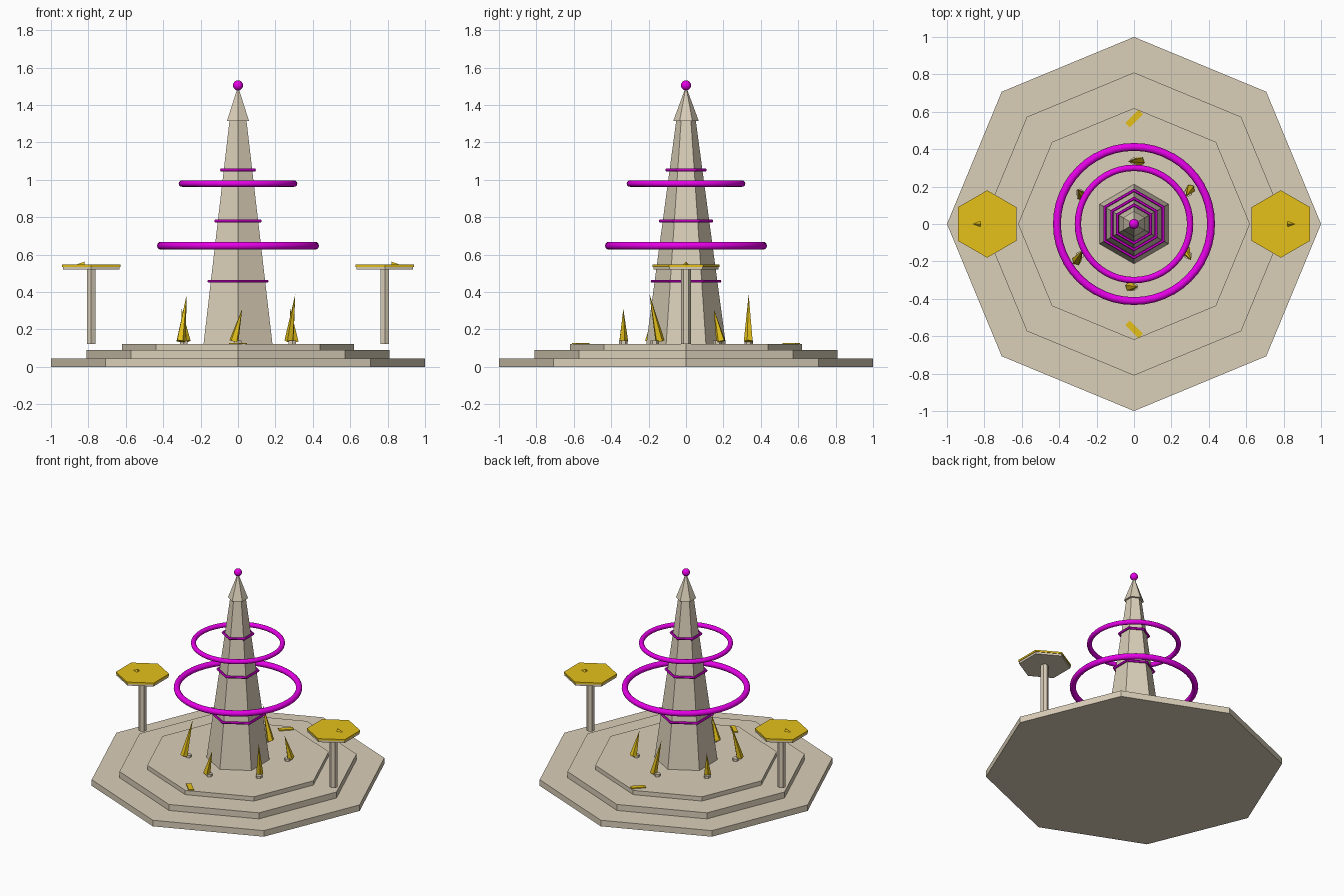
import bpy
from math import pi, radians, sin, cos
from mathutils import Matrix, Vector

if "Cube" in bpy.data.objects:
    bpy.data.objects.remove(bpy.data.objects["Cube"])


def material(name, rgb):
    m = bpy.data.materials.new(name)
    m.diffuse_color = (*rgb, 1)
    m.use_nodes = True
    m.node_tree.nodes["Principled BSDF"].inputs["Base Color"].default_value = m.diffuse_color
    return m


STONE = material("stone", (0.70, 0.62, 0.48))
GOLD = material("gold", (0.78, 0.53, 0.01))
GLOW = material("magenta", (0.80, 0.0, 0.80))


def finish(name, mat, smooth=False):
    ob = bpy.context.object
    ob.name = name
    ob.data.materials.append(mat)
    if smooth:
        bpy.ops.object.shade_smooth_by_angle(angle=radians(40))
    return ob


def prism(name, mat, sides, r1, r2, z0, z1, x=0, y=0):
    """Upright prism, frustum or pyramid with a corner facing +y."""
    bpy.ops.mesh.primitive_cone_add(vertices=sides, radius1=r1, radius2=r2,
                                    depth=z1 - z0, location=(x, y, (z0 + z1) / 2))
    return finish(name, mat)


def ring(name, major, minor, z, segs, minor_segs, turn=0.0, smooth=False):
    bpy.ops.mesh.primitive_torus_add(major_radius=major, minor_radius=minor,
                                     major_segments=segs, minor_segments=minor_segs,
                                     location=(0, 0, z), rotation=(0, 0, turn))
    return finish(name, GLOW, smooth)


# Stepped octagonal base
for i, (r, z0, z1) in enumerate([(1.0, 0, 0.045), (0.81, 0.045, 0.09), (0.62, 0.09, 0.122)]):
    prism(f"base_step_{i + 1}", STONE, 8, r, r, z0, z1)

# Hexagonal obelisk with pointed cap and finial ball
prism("obelisk_shaft", STONE, 6, 0.213, 0.052, 0.12, 1.32)
prism("obelisk_cap", STONE, 6, 0.068, 0.0, 1.315, 1.50)
bpy.ops.mesh.primitive_uv_sphere_add(segments=16, ring_count=10, radius=0.027,
                                     location=(0, 0, 1.505))
finish("finial_ball", GLOW, True)

# Hexagonal bands hugging the shaft
for i, (z, r) in enumerate([(0.458, 0.18), (0.78, 0.137), (1.052, 0.102)]):
    ring(f"shaft_band_{i + 1}", r, 0.009, z, 6, 6, pi / 6)

# Large floating rings
ring("lower_floating_ring", 0.412, 0.021, 0.648, 48, 12, smooth=True)
ring("upper_floating_ring", 0.300, 0.017, 0.98, 48, 12, smooth=True)

# Leaning gold spikes on small stone footings
for k in range(6):
    a = radians(30 + 60 * k)
    tall = k % 2 == 1
    h = 0.26 if tall else 0.18
    x, y = 0.335 * cos(a), 0.335 * sin(a)
    prism(f"spike_footing_{k + 1}", STONE, 6, 0.022, 0.022, 0.12, 0.14, x, y)
    spike = prism(f"gold_spike_{k + 1}", GOLD, 5, 0.026, 0.0, 0, h)
    spike.matrix_world = (Matrix.Translation((x, y, 0.133 + h / 2))
                          @ Matrix.Rotation(1.5 * pi - a, 4, 'Z')
                          @ Matrix.Rotation(0.25, 4, 'Y'))

# Side pedestals with hexagonal gold dials and pointers
for side, s in (("left", -1), ("right", 1)):
    x = 0.785 * s
    prism(f"{side}_post", STONE, 6, 0.027, 0.027, 0.122, 0.525, x)
    prism(f"{side}_dial_plate", STONE, 6, 0.175, 0.175, 0.52, 0.535, x)
    prism(f"{side}_dial_face", GOLD, 6, 0.18, 0.18, 0.535, 0.548, x)
    pointer = prism(f"{side}_dial_pointer", GOLD, 4, 0.018, 0.0, 0, 0.05)
    pointer.matrix_world = (Matrix.Translation((0.845 * s, 0, 0.545))
                            @ Matrix.Rotation(s * pi / 2, 4, 'Y'))

# Gold inlay strips at the front and back of the top step
for side, s in (("front", -1), ("back", 1)):
    bpy.ops.mesh.primitive_cube_add(size=1, location=(0, 0.563 * s, 0.124),
                                    rotation=(0, 0, s * pi / 4))
    strip = finish(f"{side}_inlay_strip", GOLD)
    strip.scale = (0.1, 0.035, 0.01)
